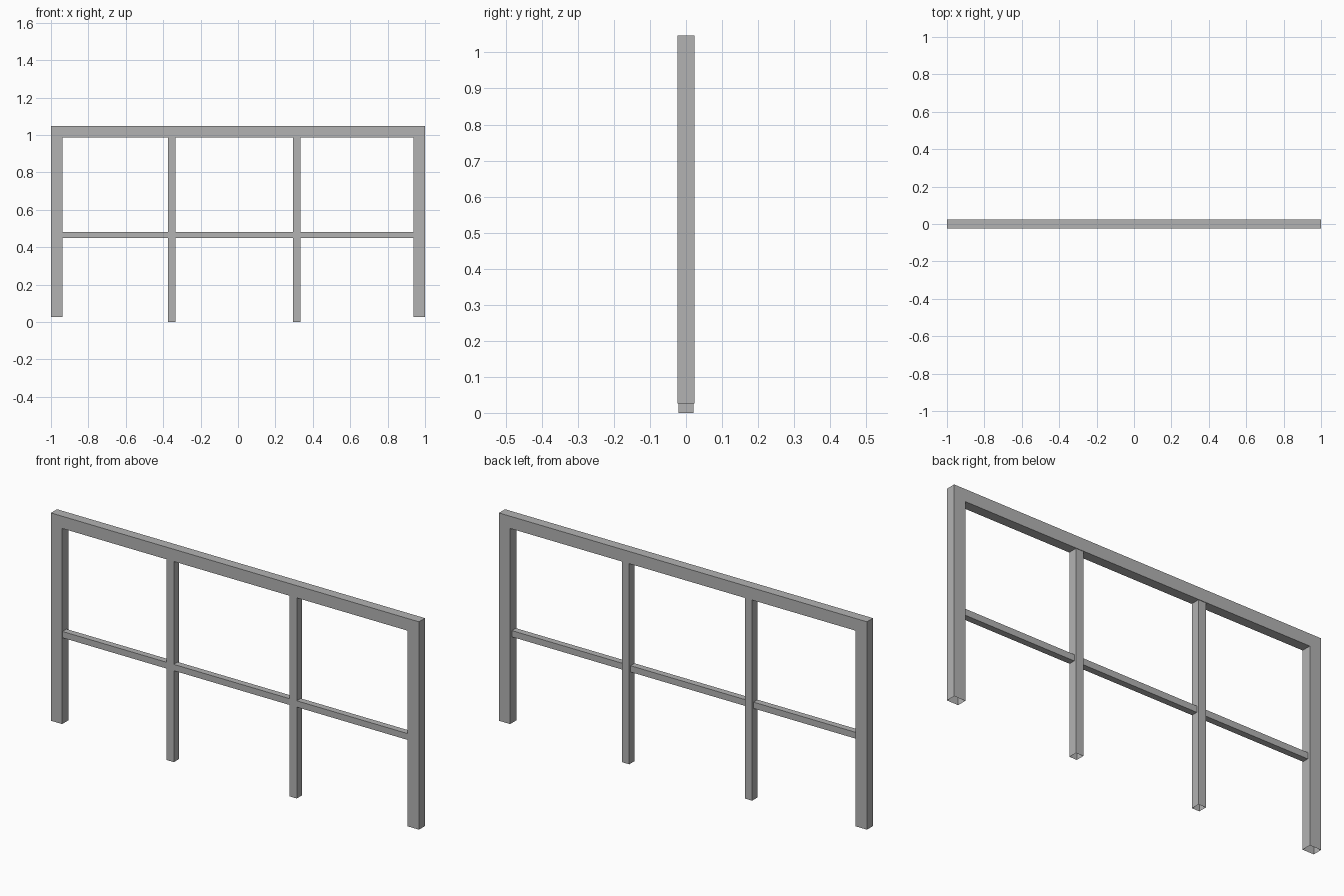
import bpy, bmesh
from mathutils import Vector

if "Cube" in bpy.data.objects:
    bpy.data.objects.remove(bpy.data.objects["Cube"])

steel = bpy.data.materials.new("grey_steel")
steel.diffuse_color = (0.45, 0.45, 0.45, 1)
steel.use_nodes = True
steel.node_tree.nodes["Principled BSDF"].inputs["Base Color"].default_value = steel.diffuse_color


def extrude_profile(name, pts, y0, y1, open_edges=()):
    """Extrude an (x, z) outline from y0 to y1, leaving the listed side edges open."""
    bm = bmesh.new()
    front = [bm.verts.new((x, y0, z)) for x, z in pts]
    back = [bm.verts.new((x, y1, z)) for x, z in pts]
    bm.faces.new(front)
    bm.faces.new(back[::-1])
    n = len(pts)
    for i in range(n):
        if i not in open_edges:
            j = (i + 1) % n
            bm.faces.new((front[j], front[i], back[i], back[j]))
    mesh = bpy.data.meshes.new(name)
    bm.to_mesh(mesh)
    bm.free()
    mesh.materials.append(steel)
    obj = bpy.data.objects.new(name, mesh)
    bpy.context.collection.objects.link(obj)
    return obj


def rect(x0, x1, z0, z1):
    # edges: 0 bottom, 1 right, 2 top, 3 left
    return [(x0, z0), (x1, z0), (x1, z1), (x0, z1)]


TOP, UNDER, FOOT = 1.047, 0.987, 0.026
INNER = 0.939
D = 0.0236      # half depth of the outer frame
d = 0.021       # half depth of the thin posts

# Outer frame: two end posts and the handrail, hollow at the feet
extrude_profile("outer_frame", [
    (-1, FOOT), (-INNER, FOOT), (-INNER, UNDER), (INNER, UNDER),
    (INNER, FOOT), (1, FOOT), (1, TOP), (-1, TOP)], -D, D, open_edges=(0, 4))

# Thin middle posts, hollow at the foot
posts = [(-0.374, -0.334), (0.294, 0.334)]
for i, (x0, x1) in enumerate(posts):
    extrude_profile(f"middle_post_{i + 1}", rect(x0, x1, 0, UNDER), -d, d, open_edges=(0, 2))

# Middle rail, one length per bay, near the front of the posts
stops = [-INNER] + [x for p in posts for x in p] + [INNER]
for i in range(3):
    extrude_profile(f"middle_rail_{i + 1}", rect(stops[2 * i], stops[2 * i + 1], 0.449, 0.48),
                    -d, 0.010, open_edges=(1, 3))
